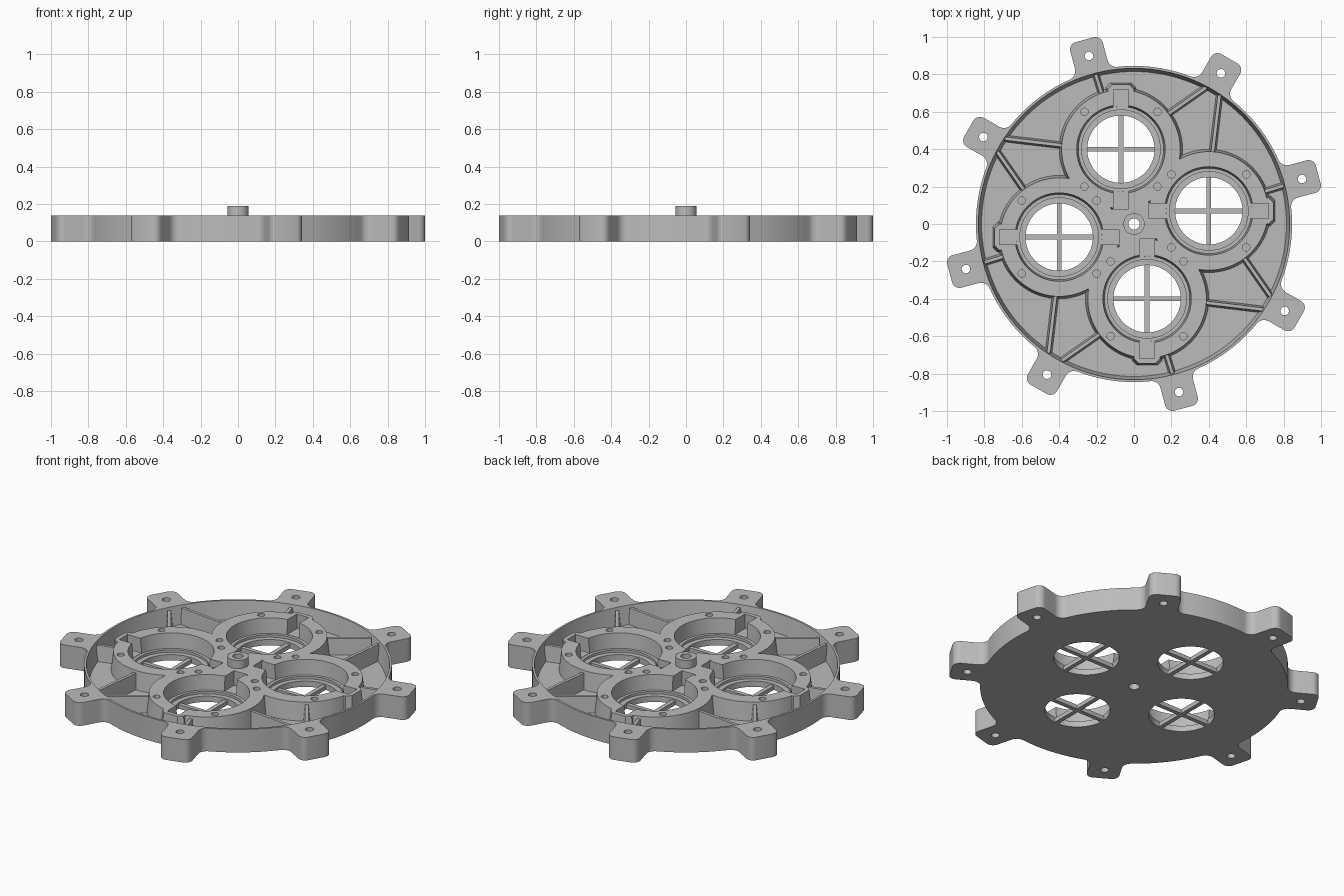
import bpy, bmesh, math
from mathutils import Matrix, Vector

cube = bpy.data.objects.get("Cube")
if cube:
    bpy.data.objects.remove(cube, do_unlink=True)

TOP, FLOOR = 0.14, 0.03
POD = (0.40, 0.07)
TAU = math.tau
QUARTERS = [Matrix.Rotation(k * TAU / 4, 4, 'Z') for k in range(4)]

grey = bpy.data.materials.new("plain grey")
grey.use_nodes = True
grey.diffuse_color = (0.5, 0.5, 0.5, 1)
grey.node_tree.nodes["Principled BSDF"].inputs["Base Color"].default_value = grey.diffuse_color


def arc(centre, r, a0, a1, n):
    """Points along an arc, angles in degrees."""
    steps = [math.radians(a0 + (a1 - a0) * i / n) for i in range(n + 1)]
    return [(centre[0] + r * math.cos(a), centre[1] + r * math.sin(a)) for a in steps]


def circle(centre, r, n=64):
    return arc(centre, r, 0, 360, n)[:-1]


def prism(bm, low, high, z0, z1, turn=Matrix()):
    """Closed solid between two matching outlines; differing outlines give draft."""
    a = [bm.verts.new(turn @ Vector((x, y, z0))) for x, y in low]
    b = [bm.verts.new(turn @ Vector((x, y, z1))) for x, y in high]
    faces = [bm.faces.new(a[::-1]), bm.faces.new(b)]
    for i in range(len(a)):
        j = (i + 1) % len(a)
        faces.append(bm.faces.new((a[i], a[j], b[j], b[i])))
    bmesh.ops.recalc_face_normals(bm, faces=faces)


def bar(p, q, width):
    """Rectangle outline of given width along the line p-q."""
    p, q = Vector(p), Vector(q)
    side = (q - p).normalized().orthogonal() * width / 2
    return [p + side, p - side, q - side, q + side]


def make(name, bm):
    mesh = bpy.data.meshes.new(name)
    bm.to_mesh(mesh)
    bm.free()
    mesh.materials.append(grey)
    obj = bpy.data.objects.new(name, mesh)
    bpy.context.collection.objects.link(obj)
    return obj


def combine(body, tool, operation):
    """Apply a boolean and discard the tool."""
    tool.hide_render = True
    mod = body.modifiers.new(operation, 'BOOLEAN')
    mod.object, mod.operation, mod.solver = tool, operation, 'EXACT'
    mod.use_self = True
    graph = bpy.context.evaluated_depsgraph_get()
    graph.update()
    mesh = bpy.data.meshes.new_from_object(body.evaluated_get(graph))
    body.modifiers.clear()
    body.data = mesh
    bpy.data.objects.remove(tool, do_unlink=True)


# Outline of the disc with eight rounded, filleted mounting tabs
R, HALF, FILLET, CORNER = 0.845, 0.09, 0.05, 0.04
v = HALF + FILLET
u = math.sqrt((R + FILLET) ** 2 - v ** 2)
phi = math.degrees(math.atan2(v, u))
flank = arc((u, -v), FILLET, 180 - phi, 90, 6)
flank += arc((1.02 - CORNER, CORNER - HALF), CORNER, -90, 0, 6)
tab = flank + [(x, -y) for x, y in reversed(flank)]
tab += arc((0, 0), R, phi, 45 - phi, 14)[1:-1]
outline = []
for k in range(8):
    turn = Matrix.Rotation(math.radians(15 + 45 * k), 2)
    outline += [turn @ Vector(p) for p in tab]

bm = bmesh.new()
prism(bm, outline, outline, 0, TOP)
housing = make("housing", bm)

# Shallow pocket inside the rim
bm = bmesh.new()
prism(bm, circle((0, 0), 0.815, 128), circle((0, 0), 0.842, 128), FLOOR, TOP + 0.06)
combine(housing, make("pocket_cutter", bm), 'DIFFERENCE')

# Raised pods, slot housings, ribs and centre boss
bm = bmesh.new()


def lug(grow):
    """Chamfered block round the outer slot."""
    w, e = 0.07 + grow, 0.345 + grow
    shape = [(0.2, -w), (e - 0.025, -w), (e, 0.025 - w), (e, w - 0.025), (e - 0.025, w), (0.2, w)]
    return [(POD[0] + x, POD[1] + y) for x, y in shape]


ribs = [((0.457, 0.69), (0.42, 0.38)), ((0.385, 0.73), (0.17, 0.58)), ((0.80, 0.205), (0.67, 0.165))]
for turn in QUARTERS:
    prism(bm, circle(POD, 0.332, 96), circle(POD, 0.317, 96), 0.01, TOP, turn)
    prism(bm, lug(0.012), lug(0), 0.01, TOP, turn)
    for p, q in ribs:
        prism(bm, bar(p, q, 0.04), bar(p, q, 0.018), 0.012, 0.125, turn)
prism(bm, circle((0, 0), 0.14), circle((0, 0), 0.14), 0.01, TOP)
prism(bm, circle((0, 0), 0.057), circle((0, 0), 0.057), 0.015, 0.19)
combine(housing, make("raised_parts", bm), 'UNION')

# Stepped bores, key slots, screw holes and through holes
bm = bmesh.new()
slot = bar((POD[0] - 0.32, POD[1]), (POD[0] + 0.32, POD[1]), 0.08)
for turn in QUARTERS:
    prism(bm, circle(POD, 0.228, 72), circle(POD, 0.242, 72), 0.05, 0.2, turn)
    prism(bm, circle(POD, 0.21, 72), circle(POD, 0.21, 72), 0.035, 0.1, turn)
    prism(bm, circle(POD, 0.18, 72), circle(POD, 0.18, 72), -0.05, 0.09, turn)
    prism(bm, slot, slot, 0.052, 0.21, turn)
    for sx in (-1, 1):
        for sy in (-1, 1):
            screw = circle((POD[0] + 0.2 * sx, POD[1] + 0.195 * sy), 0.02, 16)
            prism(bm, screw, screw, 0.06, 0.2, turn)
for k in range(8):
    turn = Matrix.Rotation(math.radians(15 + 45 * k), 4, 'Z')
    hole = circle((0.93, 0), 0.023, 20)
    prism(bm, hole, hole, -0.05, 0.2, turn)
prism(bm, circle((0, 0), 0.03, 24), circle((0, 0), 0.03, 24), -0.05, 0.25)
combine(housing, make("hole_cutter", bm), 'DIFFERENCE')

bpy.ops.object.select_all(action='DESELECT')
housing.select_set(True)
bpy.context.view_layer.objects.active = housing
bpy.ops.object.shade_smooth_by_angle(angle=math.radians(30))

# Cross bars in each window
bm = bmesh.new()
for turn in QUARTERS:
    for dx, dy in ((0.182, 0), (0, 0.182)):
        beam = bar((POD[0] - dx, POD[1] - dy), (POD[0] + dx, POD[1] + dy), 0.026)
        prism(bm, beam, beam, 0.0, 0.025, turn)
make("window_cross_bars", bm)
